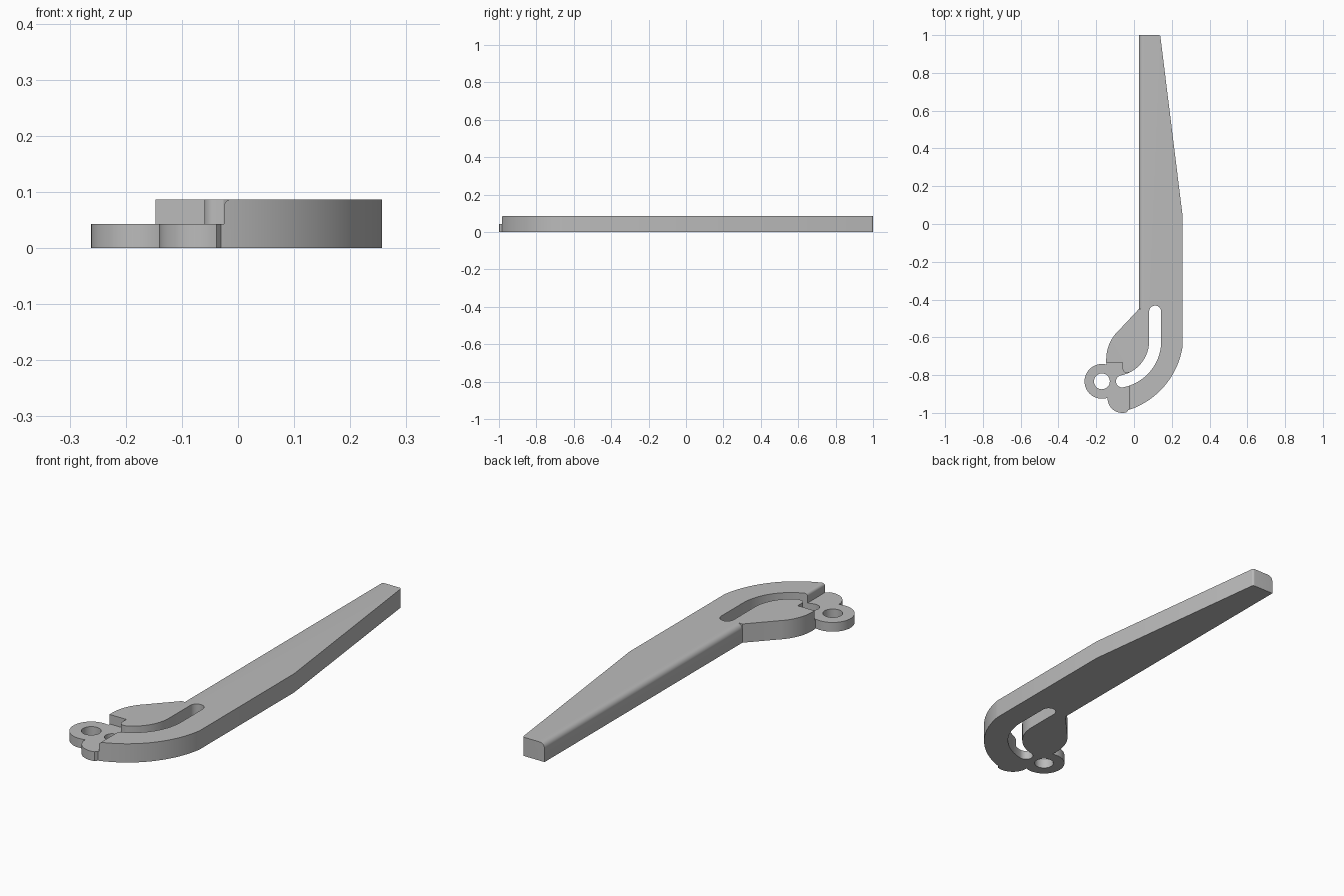
import bpy, bmesh
from math import sin, cos, radians, atan2, degrees, pi

TOP, STEP = 0.087, 0.043

if "Cube" in bpy.data.objects:
    bpy.data.objects.remove(bpy.data.objects["Cube"])

grey = bpy.data.materials.new("plain_grey")
grey.use_nodes = True
colour = (0.5, 0.5, 0.5, 1)
grey.diffuse_color = colour
grey.node_tree.nodes["Principled BSDF"].inputs["Base Color"].default_value = colour


def arc(cx, cy, r, start, end, n=24):
    """Points along an arc, angles in degrees."""
    angles = [radians(start + (end - start) * i / n) for i in range(n + 1)]
    return [(cx + r * cos(a), cy + r * sin(a)) for a in angles]


def prism(name, points, low, high, axis="z"):
    """Extrude a closed profile along z, or an xz profile along y."""
    place = (lambda p, h: (p[0], p[1], h)) if axis == "z" else (lambda p, h: (p[0], h, p[1]))
    bm = bmesh.new()
    rings = [[bm.verts.new(place(p, h)) for p in points] for h in (low, high)]
    for ring in rings:
        bm.faces.new(ring)
    for i in range(len(points)):
        j = (i + 1) % len(points)
        bm.faces.new((rings[0][i], rings[0][j], rings[1][j], rings[1][i]))
    bmesh.ops.recalc_face_normals(bm, faces=bm.faces)
    mesh = bpy.data.meshes.new(name)
    bm.to_mesh(mesh)
    bm.free()
    mesh.materials.append(grey)
    obj = bpy.data.objects.new(name, mesh)
    bpy.context.collection.objects.link(obj)
    return obj


def combine(target, tool, operation="DIFFERENCE"):
    """Apply a boolean and remove the tool."""
    tool.hide_render = True
    mod = target.modifiers.new("combine", "BOOLEAN")
    mod.operation, mod.solver, mod.object = operation, "EXACT", tool
    bpy.context.view_layer.objects.active = target
    bpy.ops.object.modifier_apply(modifier=mod.name)
    bpy.data.objects.remove(tool)


def edge_cutter(name, x, r, floor, y0, y1):
    """Clears everything left of x above the floor and rounds the top edge."""
    left = x - 0.3
    profile = [(left, floor), (x, floor)] if floor < TOP - r else [(left, floor)]
    profile += arc(x + r, TOP - r, r, 180, 90, 8)
    profile += [(x + r, TOP + 0.02), (left, TOP + 0.02)]
    return prism(name, profile, y0, y1, "y")


# Lever body: handle, curved heel, end lobe and bulged inner side
heel = (-0.158, -0.585)
heel_start = degrees(atan2(-0.65 - heel[1], 0.257 - heel[0]))
heel_end = degrees(atan2(-0.985 - heel[1], -0.03 - heel[0]))
outline = [(0.026, 1.0)]
outline += arc(0.13, 0.99, 0.01, 90, 7, 6)
outline += [(0.257, 0.045)]
outline += arc(*heel, 0.42, heel_start, heel_end, 32)
outline += arc(-0.062, -0.922, 0.078, -72, -182, 20)
outline += [(-0.11, -0.87), (-0.11, -0.77), (-0.14, -0.76), (-0.147, -0.733)]
outline += arc(0.058, -0.715, 0.205, 180, 133, 16)
outline += [(0.026, -0.45)]
lever = prism("lever", outline, 0, TOP)

# Rounded upper edge along the handle
combine(lever, edge_cutter("handle_edge_cutter", 0.026, 0.025, TOP - 0.025, -0.45, 1.1))

# Lowered step around the pivot, with a rounded shoulder on the heel
combine(lever, edge_cutter("heel_step_cutter", -0.025, 0.013, STEP, -1.1, -0.82))
notch = [(-0.3, -0.733), (-0.06, -0.733), (-0.06, -0.765)]
notch += arc(-0.04, -0.767, 0.02, 190, 270, 6)
notch += [(-0.025, -0.787), (-0.025, -0.83), (-0.3, -0.83)]
combine(lever, prism("pivot_step_cutter", notch, STEP, TOP + 0.02))

# Pivot ring
combine(lever, prism("pivot_ring", arc(-0.17, -0.833, 0.092, 0, 352.5, 47), 0, STEP), "UNION")

# Curved slot and pivot hole
cx, cy, bend, half = -0.105, -0.62, 0.217, 0.032
turn = -79
slot = arc(cx + bend, -0.464, half, 180, 0, 16)
slot += arc(cx, cy, bend + half, 0, turn, 28)
end_x, end_y = cx + bend * cos(radians(turn)), cy + bend * sin(radians(turn))
slot += arc(end_x, end_y, half, turn, turn - 180, 16)[1:-1]
slot += arc(cx, cy, bend - half, turn, 0, 28)
combine(lever, prism("slot_cutter", slot, -0.05, TOP + 0.05))
combine(lever, prism("pivot_hole_cutter", arc(-0.17, -0.833, 0.042, 0, 348.75, 31), -0.05, TOP + 0.05))

# Smooth curves, crisp edges
bpy.ops.object.select_all(action="DESELECT")
lever.select_set(True)
bpy.context.view_layer.objects.active = lever
bpy.ops.object.shade_smooth_by_angle(angle=pi / 9)
